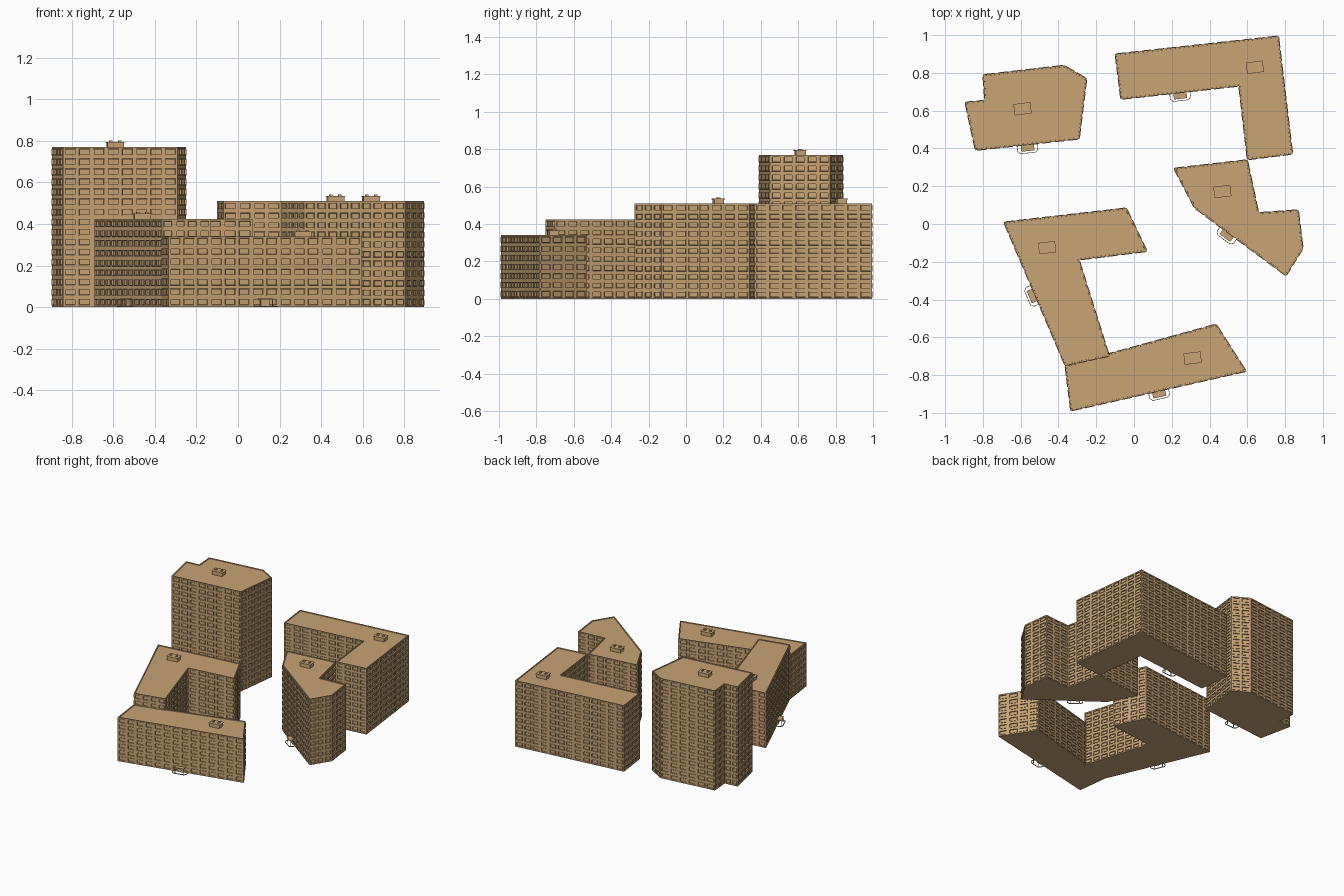
import bpy, bmesh, math
from mathutils import Vector, Matrix

if "Cube" in bpy.data.objects:
    bpy.data.objects.remove(bpy.data.objects["Cube"])

tan = bpy.data.materials.new("tan_facade")
tan.diffuse_color = (0.58, 0.37, 0.18, 1)
tan.use_nodes = True
tan.node_tree.nodes["Principled BSDF"].inputs["Base Color"].default_value = tan.diffuse_color
BAY, FLOOR = 0.067, 0.048


def finish(bm, name):
    bmesh.ops.recalc_face_normals(bm, faces=bm.faces)
    me = bpy.data.meshes.new(name)
    bm.to_mesh(me)
    bm.free()
    me.materials.append(tan)
    ob = bpy.data.objects.new(name, me)
    bpy.context.collection.objects.link(ob)
    return ob


def box(bm, frame, loc, size):
    m = frame @ Matrix.Translation(loc) @ Matrix.Diagonal((*size, 1))
    bmesh.ops.create_cube(bm, size=1, matrix=m)


def frame_at(x, y, z, angle):
    return Matrix.Translation((x, y, z)) @ Matrix.Rotation(angle, 4, 'Z')


# block: footprint divided into bays and floors, every cell gets a framed window
def block(name, pts, height):
    ring = []
    for a, b in zip(pts, pts[1:] + pts[:1]):
        a, b = Vector(a), Vector(b)
        n = max(1, round((b - a).length / BAY))
        ring += [a.lerp(b, i / n) for i in range(n)]
    floors = round(height / FLOOR)
    bm = bmesh.new()
    rows = [[bm.verts.new((p.x, p.y, height * k / floors)) for p in ring]
            for k in range(floors + 1)]
    n = len(ring)
    walls = [bm.faces.new((lo[i], lo[(i + 1) % n], hi[(i + 1) % n], hi[i]))
             for lo, hi in zip(rows, rows[1:]) for i in range(n)]
    bm.faces.new(rows[0])
    roof = bm.faces.new(rows[-1])
    bmesh.ops.recalc_face_normals(bm, faces=bm.faces)
    # wall margin, raised surround, then recessed pane
    for thick, depth in ((0.008, 0), (0.0005, 0.003), (0.003, 0), (0.0005, -0.008)):
        bmesh.ops.inset_individual(bm, faces=walls, thickness=thick, depth=depth,
                                   use_even_offset=True)
    # parapet around a slightly sunken roof
    bmesh.ops.inset_individual(bm, faces=[roof], thickness=0.007, use_even_offset=True)
    bmesh.ops.inset_individual(bm, faces=[roof], thickness=0.0003, depth=-0.005,
                               use_even_offset=True)
    finish(bm, name)


# rooftop plant room with a cap and two small vents
def plant_room(name, x, y, z):
    bm = bmesh.new()
    f = frame_at(x, y, z, math.radians(7))
    box(bm, f, (0, 0, 0.008), (0.08, 0.052, 0.026))
    box(bm, f, (0, 0, 0.023), (0.09, 0.06, 0.004))
    for s in (-1, 1):
        box(bm, f, (s * 0.022, 0, 0.028), (0.014, 0.018, 0.008))
    finish(bm, name)


# entrance canopy on posts with door surround and low chamfered curb
def entrance(name, x, y, a, b):
    d = Vector(b) - Vector(a)
    f = frame_at(x, y, 0, math.atan2(d.y, d.x))
    bm = bmesh.new()
    box(bm, f, (0, -0.015, 0.040), (0.07, 0.034, 0.006))
    box(bm, f, (0, 0, 0.019), (0.044, 0.008, 0.038))
    for s in (-1, 1):
        box(bm, f, (s * 0.031, -0.028, 0.019), (0.004, 0.004, 0.038))
    path = [(-0.054, 0), (-0.054, -0.028), (-0.040, -0.042),
            (0.040, -0.042), (0.054, -0.028), (0.054, 0)]
    for p, q in zip(path, path[1:]):
        p, q = Vector(p), Vector(q)
        e, m = q - p, (p + q) / 2
        g = f @ frame_at(m.x, m.y, 0, math.atan2(e.y, e.x))
        box(bm, g, (0, 0, 0.003), (e.length + 0.002, 0.003, 0.006))
    finish(bm, name)


# name, footprint, height, plant room xy, entrance xy, wall holding the entrance
blocks = [
    ("tower", [(-.895, .645), (-.84, .39), (-.29, .45), (-.25, .77), (-.37, .84),
               (-.80, .79), (-.79, .655)], 0.77, (-.59, .61), (-.565, .418), 1),
    ("north_block", [(-.10, .90), (-.07, .66), (.555, .73), (.60, .34), (.84, .37),
                     (.765, .995)], 0.51, (.64, .83), (.243, .695), 1),
    ("east_block", [(.21, .295), (.32, .085), (.805, -.275), (.895, -.13), (.87, .075),
                    (.66, .06), (.60, .34)], 0.51, (.468, .172), (.50, -.048), 1),
    ("west_block", [(-.69, .01), (-.365, -.75), (-.13, -.70), (-.29, -.19),
                    (.07, -.145), (-.04, .085)], 0.425, (-.46, -.125), (-.525, -.375), 0),
    ("south_block", [(-.365, -.75), (-.335, -.99), (.595, -.78), (.435, -.53)],
     0.34, (.31, -.71), (.13, -.885), 1),
]
for name, pts, h, roof_xy, door_xy, w in blocks:
    block(name, pts, h)
    plant_room(name + "_plant_room", *roof_xy, h)
    entrance(name + "_entrance", *door_xy, pts[w], pts[w + 1])
